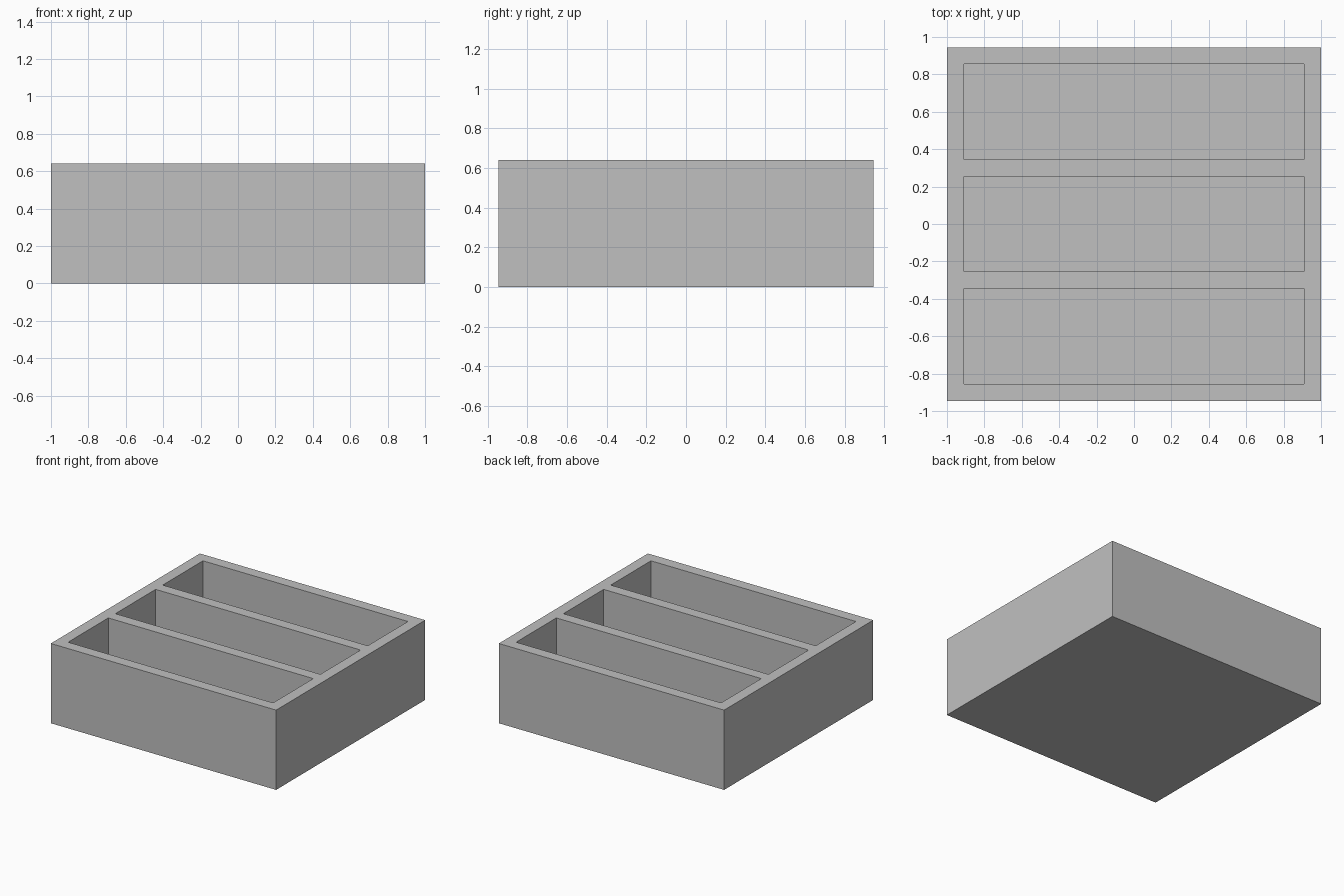
import bpy
import bmesh
from mathutils import Vector

default = bpy.data.objects.get("Cube")
if default:
    bpy.data.objects.remove(default, do_unlink=True)

WIDTH, DEPTH, HEIGHT = 2.0, 1.89, 0.64
WALL, FLOOR, SLOTS = 0.09, 0.09, 3
SLOT_DEPTH = (DEPTH - WALL * (SLOTS + 1)) / SLOTS

# Plain grey material
grey = bpy.data.materials.new("plain_grey")
grey.use_nodes = True
colour = (0.527, 0.527, 0.527, 1)
grey.diffuse_color = colour
grey.node_tree.nodes["Principled BSDF"].inputs["Base Color"].default_value = colour

# Solid outer block
bm = bmesh.new()
bmesh.ops.create_cube(bm, size=1)
bmesh.ops.scale(bm, vec=(WIDTH, DEPTH, HEIGHT), verts=bm.verts)
bmesh.ops.translate(bm, vec=(0, 0, HEIGHT / 2), verts=bm.verts)


def cut(position, axis):
    bmesh.ops.bisect_plane(bm, geom=bm.verts[:] + bm.edges[:] + bm.faces[:],
                           plane_co=position, plane_no=axis)


# Mark out the walls and dividers
for side in (-1, 1):
    cut(Vector((side * (WIDTH / 2 - WALL), 0, 0)), Vector((1, 0, 0)))
slot_centres = []
for i in range(SLOTS):
    centre = (i - (SLOTS - 1) / 2) * (SLOT_DEPTH + WALL)
    slot_centres.append(centre)
    for side in (-1, 1):
        cut(Vector((0, centre + side * SLOT_DEPTH / 2, 0)), Vector((0, 1, 0)))


# Sink each compartment down to the floor
def is_slot(face):
    c = face.calc_center_median()
    return (face.normal.z > 0.9 and abs(c.x) < WIDTH / 2 - WALL
            and any(abs(c.y - y) < SLOT_DEPTH / 2 for y in slot_centres))


bm.normal_update()
for face in [f for f in bm.faces if is_slot(f)]:
    result = bmesh.ops.extrude_discrete_faces(bm, faces=[face])
    # Stitch the sunken face to the rim with four walls
    sunk = result["faces"][0]
    bmesh.ops.translate(bm, vec=(0, 0, FLOOR - HEIGHT), verts=sunk.verts)

bmesh.ops.remove_doubles(bm, verts=bm.verts, dist=0.0001)
bmesh.ops.recalc_face_normals(bm, faces=bm.faces)

mesh = bpy.data.meshes.new("compartment_tray")
bm.to_mesh(mesh)
bm.free()
mesh.materials.append(grey)
tray = bpy.data.objects.new("compartment_tray", mesh)
bpy.context.collection.objects.link(tray)
